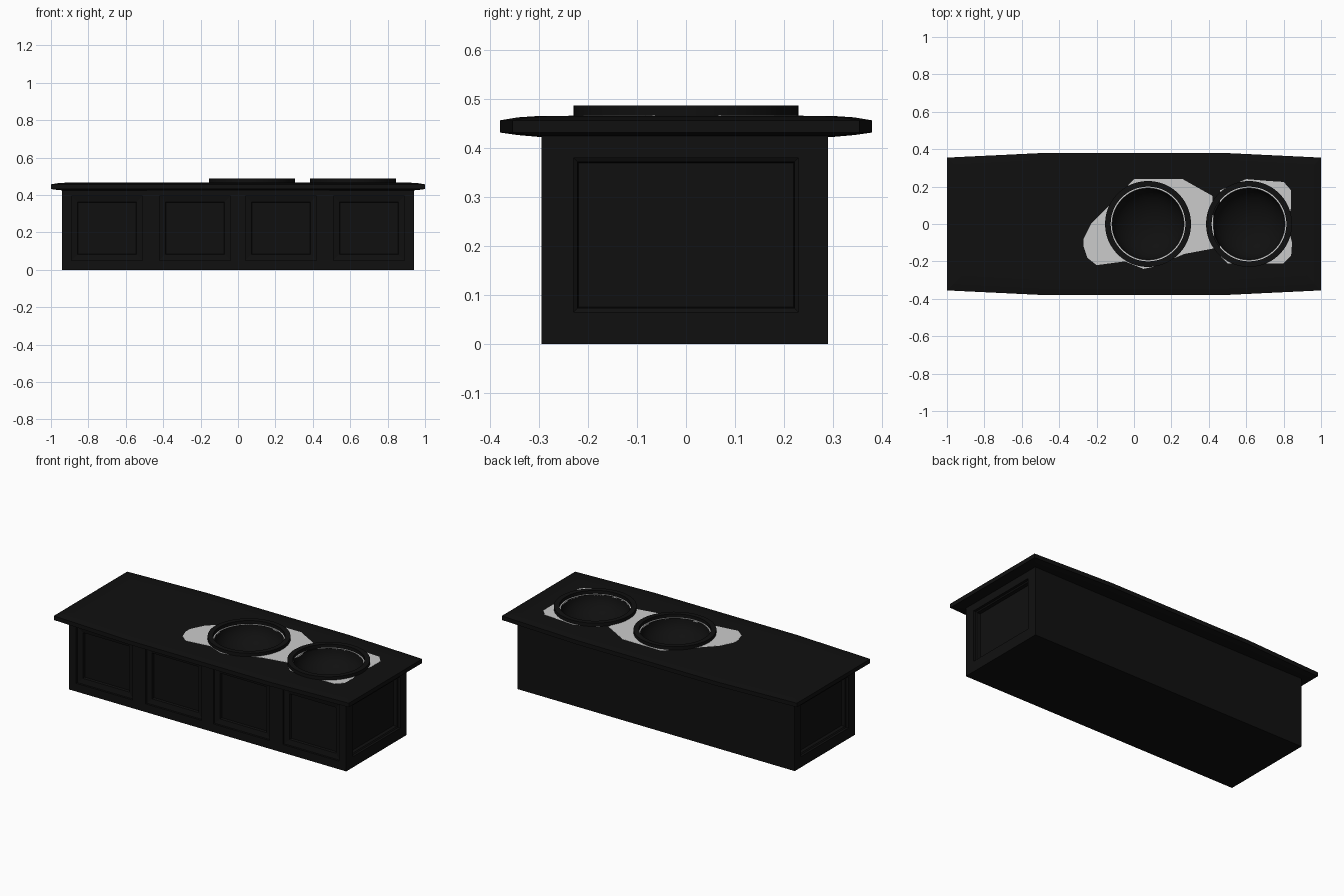
import bpy, bmesh, math
from mathutils import Vector

if "Cube" in bpy.data.objects:
    bpy.data.objects.remove(bpy.data.objects["Cube"])

black = bpy.data.materials.new("black")
black.diffuse_color = (0.005, 0.005, 0.005, 1)
black.use_nodes = True
black.node_tree.nodes["Principled BSDF"].inputs["Base Color"].default_value = black.diffuse_color
X, Y, Z = Vector((1, 0, 0)), Vector((0, 1, 0)), Vector((0, 0, 1))


def finish(bm, name, mat=black, smooth=False):
    me = bpy.data.meshes.new(name)
    bm.to_mesh(me)
    bm.free()
    ob = bpy.data.objects.new(name, me)
    bpy.context.collection.objects.link(ob)
    if mat:
        me.materials.append(mat)
    if smooth:
        bpy.ops.object.select_all(action='DESELECT')
        ob.select_set(True)
        bpy.context.view_layer.objects.active = ob
        bpy.ops.object.shade_smooth_by_angle(angle=math.radians(35))
    return ob


def wall(bm, origin, u, v, us, vs, steps=()):
    """Grid wall; odd cells become panels stepped in by (inset, depth)."""
    rows = [[bm.verts.new(origin + u * a + v * b) for a in us] for b in vs]
    n = u.cross(v)
    panels = []
    for j in range(len(vs) - 1):
        for i in range(len(us) - 1):
            f = bm.faces.new((rows[j][i], rows[j][i + 1], rows[j + 1][i + 1], rows[j + 1][i]))
            if i % 2 and j % 2:
                panels.append(f)
    for inset, depth in steps:
        bmesh.ops.inset_individual(bm, faces=panels, thickness=inset)
        for p in panels:
            for vert in p.verts:
                vert.co -= n * depth


def lathe(name, profile, centre, closed):
    bm = bmesh.new()
    n = 48
    rings = [[bm.verts.new((centre + r * math.cos(2 * math.pi * k / n),
                            r * math.sin(2 * math.pi * k / n), z)) for k in range(n)]
             for r, z in profile]
    pairs = list(zip(rings, rings[1:])) + ([(rings[-1], rings[0])] if closed else [])
    for a, b in pairs:
        for k in range(n):
            m = (k + 1) % n
            bm.faces.new((a[k], a[m], b[m], b[k]))
    if not closed:
        bm.faces.new(rings[-1])
    bmesh.ops.recalc_face_normals(bm, faces=bm.faces)
    if not closed:
        bmesh.ops.reverse_faces(bm, faces=bm.faces)
        bm.normal_update()
        if max(bm.faces, key=lambda f: len(f.verts)).normal.z < 0:
            bmesh.ops.reverse_faces(bm, faces=bm.faces)
    return finish(bm, name, smooth=True)


# Cabinet: four front panels, one panel on each end, plain back
bm = bmesh.new()
W, F, B, H = 0.94, 0.295, 0.29, 0.43
wall(bm, Vector((0, -F, 0)), X, Z,
     (-W, -.89, -.51, -.42, -.04, .04, .42, .51, .89, W), (0, .05, .395, H),
     ((.006, .012), (.046, .006), (.004, .014)))
end_steps = ((.003, .015), (.011, .004), (.003, .02))
wall(bm, Vector((W, 0, 0)), Y, Z, (-F, -.23, .23, B), (0, .065, .38, H), end_steps)
wall(bm, Vector((-W, 0, 0)), -Y, Z, (-B, -.23, .23, F), (0, .065, .38, H), end_steps)
wall(bm, Vector((0, B, 0)), -X, Z, (-W, W), (0, H))
wall(bm, Vector((0, 0, 0)), X, -Y, (-W, W), (-B, F))
bmesh.ops.remove_doubles(bm, verts=bm.verts, dist=1e-5)
finish(bm, "cabinet")

# Countertop: slightly bowed outline with a thin, softened edge
bm = bmesh.new()
quarter = ((1, -.355), (1, .355), (.48, .38), (-.48, .38),
           (-1, .355), (-1, -.355), (-.48, -.38), (.48, -.38))
layers = []
for d, z in ((.08, .423), (.035, .427), (0, .432), (0, .457), (.035, .463), (.08, .466)):
    ring = []
    for x, y in quarter:
        dx = math.copysign(d, x) if abs(x) == 1 else 0
        ring.append(bm.verts.new((x - dx, y - math.copysign(d, y), z)))
    layers.append(ring)
for a, b in zip(layers, layers[1:]):
    for k in range(8):
        m = (k + 1) % 8
        bm.faces.new((a[k], a[m], b[m], b[k]))
bm.faces.new(layers[0][::-1])
bm.faces.new(layers[-1])
top = finish(bm, "countertop")


# Pale flat inlays around the basins
def inlay(name, pts):
    bm = bmesh.new()
    lo = [bm.verts.new((x, y, .46)) for x, y in pts]
    hi = [bm.verts.new((x, y, .467)) for x, y in pts]
    bm.faces.new(lo[::-1])
    bm.faces.new(hi)
    for k in range(len(pts)):
        m = (k + 1) % len(pts)
        bm.faces.new((lo[k], lo[m], hi[m], hi[k]))
    return finish(bm, name, None)


left = inlay("left_inlay", [(-.27, -.12), (-.25, -.18), (-.2, -.22), (-.05, -.2), (.05, -.24),
                            (.1, -.23), (.27, -.16), (.43, -.13), (.42, .15), (.26, .24),
                            (0, .24), (-.14, .09), (-.23, 0), (-.27, -.08)])
right = inlay("right_inlay", [(.46, -.17), (.5, -.21), (.8, -.21), (.84, -.17), (.845, -.1),
                              (.82, 0), (.84, .09), (.84, .18), (.8, .225), (.72, .23),
                              (.6, .24), (.46, .18)])

# Basins: raised rim and sunken bowl, with the counter cut open above each bowl
for side, cx, patch in (("left", .075, left), ("right", .615, right)):
    lathe(side + "_rim", [(.23, .462), (.23, .487), (.2, .487), (.2, .462)], cx, True)
    bowl = [(.193 * math.cos(t), .467 - .13 * math.sin(t))
            for t in [math.radians(a) for a in range(0, 85, 10)]]
    lathe(side + "_bowl", bowl, cx, False)
    bm = bmesh.new()
    bmesh.ops.create_cone(bm, cap_ends=True, segments=48, radius1=.192, radius2=.192, depth=.2)
    bmesh.ops.translate(bm, verts=bm.verts, vec=(cx, 0, .45))
    cutter = finish(bm, side + "_cutter")
    cutter.hide_render = True
    cutter.display_type = 'WIRE'
    for ob in (top, patch):
        mod = ob.modifiers.new("hole", 'BOOLEAN')
        mod.operation = 'DIFFERENCE'
        mod.solver = 'EXACT'
        mod.object = cutter
